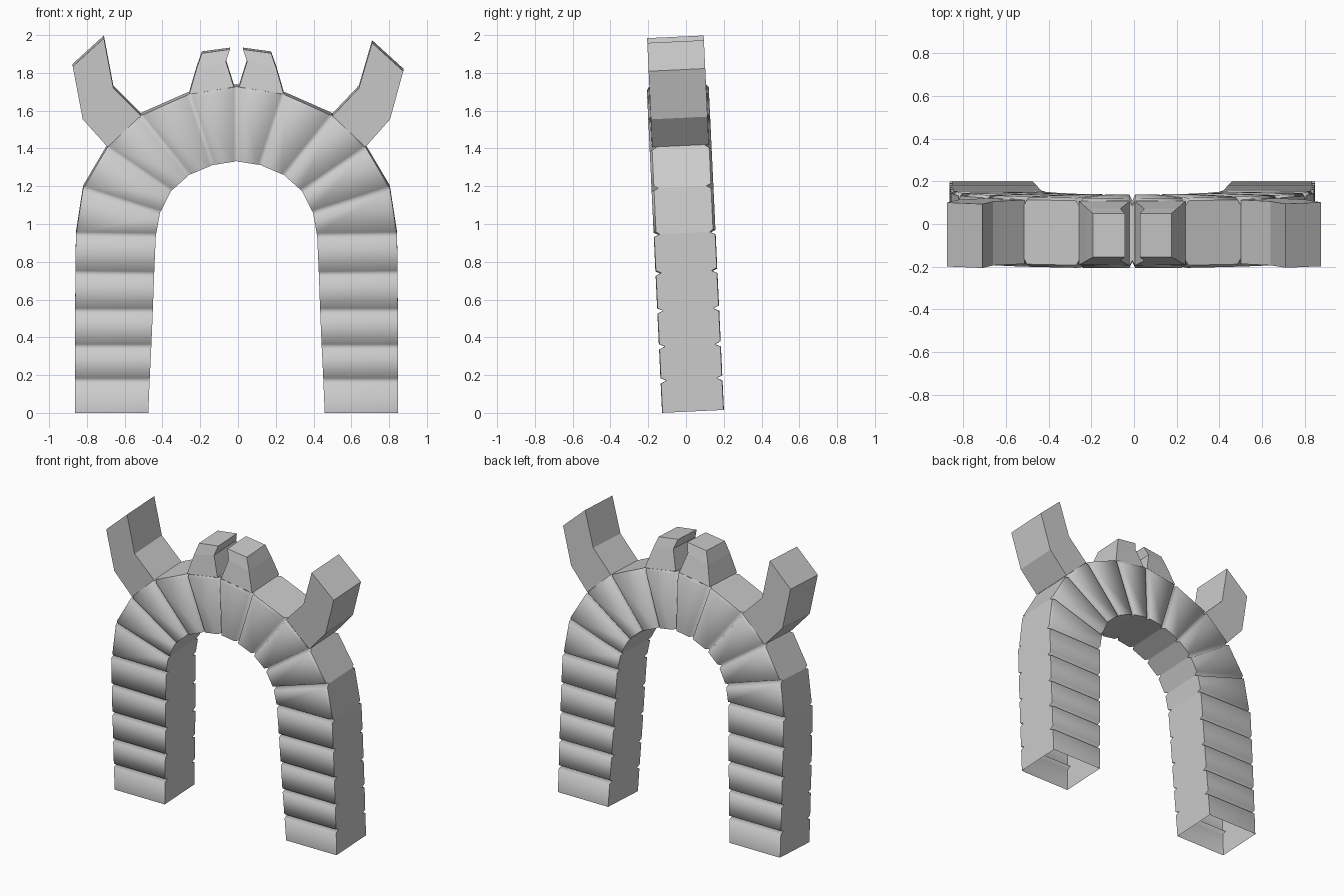
import bpy, bmesh, math
from mathutils import Matrix, Vector

if "Cube" in bpy.data.objects:
    bpy.data.objects.remove(bpy.data.objects["Cube"])

# The whole model leans back slightly around the x axis
LEAN = Matrix.Translation((0, 0.037, 0.008)) @ Matrix.Rotation(0.047, 4, 'X')
SHIFT = -0.008


def finish(name, bm, smooth_sides=False):
    bmesh.ops.recalc_face_normals(bm, faces=bm.faces)
    if smooth_sides:
        for f in bm.faces:
            f.smooth = abs(f.normal.y) > 0.35
    bmesh.ops.transform(bm, matrix=LEAN, verts=bm.verts)
    me = bpy.data.meshes.new(name)
    bm.to_mesh(me)
    bm.free()
    ob = bpy.data.objects.new(name, me)
    bpy.context.collection.objects.link(ob)
    return ob


def loft(bm, rings, cap_end=False, skip=None):
    """Join closed rings of points; skip(i, j) leaves out a quad."""
    vs = [[bm.verts.new(p) for p in r] for r in rings]
    n = len(vs[0])
    for i in range(len(vs) - 1):
        for j in range(n):
            if skip and skip(i, j):
                continue
            k = (j + 1) % n
            bm.faces.new((vs[i][j], vs[i][k], vs[i + 1][k], vs[i + 1][j]))
    if cap_end:
        bm.faces.new(vs[-1])


# Arch joints, right half from foot to crown: outer x, z, inner x, z
half = [(.855, 0, .467, 0), (.855, .17, .46, .17), (.855, .35, .451, .35),
        (.854, .54, .443, .54), (.853, .74, .436, .735), (.85, .945, .427, .94),
        (.812, 1.19, .405, 1.06), (.685, 1.405, .347, 1.175),
        (.506, 1.575, .252, 1.26), (.25, 1.688, .127, 1.313), (0, 1.728, 0, 1.333)]
joints = half + [(-a, b, -c, d) for a, b, c, d in reversed(half[:-1])]


def arch_ring(o, i, w, c):
    rim = o + (i - o).normalized() * 0.014
    pts = [(i, -w), (rim, -w), (o, c - w), (o, w - c), (rim, w), (i, w)]
    return [(p.x + SHIFT, y, p.y) for p, y in pts]


# Arch: blocks separated by V grooves on the front and back
W, GAP, DEPTH = 0.164, 0.014, 0.03
rings, block_of = [], []
last = len(joints) - 2
for b in range(last + 1):
    (ax, az, cx, cz), (bx, bz, dx, dz) = joints[b], joints[b + 1]
    o0, o1, i0, i1 = Vector((ax, az)), Vector((bx, bz)), Vector((cx, cz)), Vector((dx, dz))
    eo, ei = (o1 - o0).normalized() * GAP, (i1 - i0).normalized() * GAP
    c = 0.013 if 5 <= b <= last - 5 else 0.003
    start, end = (b > 0), (b < last)
    rings.append(arch_ring(o0 + eo * start, i0 + ei * start, W, c))
    block_of.append(b)
    rings.append(arch_ring(o1 - eo * end, i1 - ei * end, W, c))
    block_of.append(-1)
    if end:
        rings.append(arch_ring(o1, i1, W - DEPTH, c * 0.5))
        block_of.append(-1)

# Outer faces under horns and prongs stay open
covered = {7, 9, last - 7, last - 9}
bm = bmesh.new()
loft(bm, rings, skip=lambda i, j: j == 2 and block_of[i] in covered)
finish("arch", bm, smooth_sides=True)


def growth(name, steps):
    """Bent block growing from the arch: steps of (x, z, x, z, half depth)."""
    bm = bmesh.new()
    loft(bm, [[(a, -w, b), (c, -w, d), (c, w, d), (a, w, b)]
              for a, b, c, d, w in steps], cap_end=True)
    finish(name, bm)


# Shoulder horns, slightly different on each side
growth("right_horn", [(.675, 1.408, .50, 1.572, .15), (.805, 1.555, .64, 1.72, .15),
                      (.875, 1.81, .71, 1.96, .15)])
growth("left_horn", [(-.69, 1.408, -.512, 1.572, .15), (-.822, 1.555, -.66, 1.72, .15),
                     (-.875, 1.835, -.71, 1.985, .15)])

# Pair of crown prongs
for side, name in ((1, "right_prong"), (-1, "left_prong")):
    prong = [(.25, 1.688, .014, 1.726, .15), (.212, 1.82, .056, 1.86, .122),
             (.183, 1.903, .035, 1.923, .102)]
    growth(name, [(side * a + SHIFT, b, side * c + SHIFT, d, w) for a, b, c, d, w in prong])
